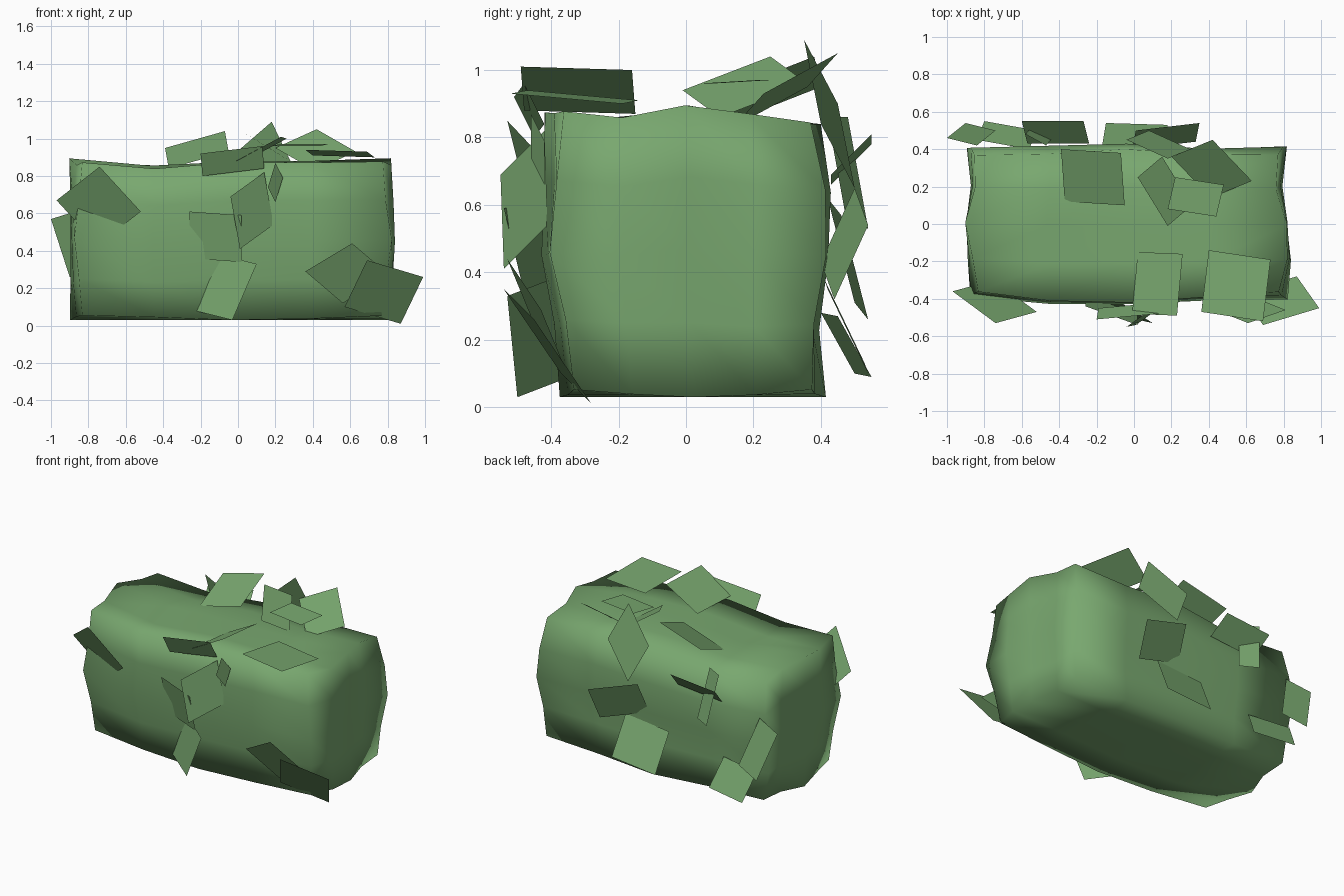
import bpy, bmesh, random
from mathutils import Vector

random.seed(4)
mat = bpy.data.materials.new("hedge_green")
mat.diffuse_color = (0.19, 0.39, 0.16, 1)


def finish(bm, name, smooth):
    me = bpy.data.meshes.new(name)
    bm.to_mesh(me)
    bm.free()
    for p in me.polygons:
        p.use_smooth = smooth
    me.materials.append(mat)
    ob = bpy.data.objects.new(name, me)
    bpy.context.collection.objects.link(ob)
    return ob


# Clipped hedge body: subdivided box whose sides follow uneven outlines, corners pulled in
TOP = (.89, .845, .87, .87, .89)         # height along x
TOP_Y = (.01, -.015, .01, -.01, -.025)   # height change along y
FRONT = (-.38, -.42, -.42, -.40, -.39)   # front along x
FRONT_Z = (.04, .025, -.01, 0, 0)        # front change along z
BACK = (.41, .41, .42, .40, .41)         # back along x
BACK_Z = (-.01, -.025, 0, .01, -.02)     # back change along z
LEFT = (-.88, -.89, -.90, -.87, -.90)    # left end along y
RIGHT = (.82, .84, .82, .79, .82)        # right end along y

bm = bmesh.new()
bmesh.ops.create_cube(bm, size=2)
bmesh.ops.subdivide_edges(bm, edges=bm.edges[:], cuts=3, use_grid_fill=True)
for v in bm.verts:
    u = v.co.copy()
    i, j, k = (round(c * 2 + 2) for c in u)
    u *= 1 - 0.06 * abs(u.x * u.y * u.z)
    front, back = FRONT[i] + FRONT_Z[k], BACK[i] + BACK_Z[k]
    top = TOP[i] + TOP_Y[j]
    v.co = Vector((LEFT[j] + (RIGHT[j] - LEFT[j]) * (u.x + 1) / 2,
                   front + (back - front) * (u.y + 1) / 2,
                   .03 + (top - .03) * (u.z + 1) / 2))
    v.co += Vector([random.uniform(-0.006, 0.006) for _ in range(3)])
    v.co.z = max(v.co.z, 0.03)
finish(bm, "hedge_body", True)


# Flat leaf cards: three successive corners each, fourth completes the parallelogram
def leaves(name, cards):
    bm = bmesh.new()
    for a, b, c in cards:
        a, b, c = Vector(a), Vector(b), Vector(c)
        bm.faces.new([bm.verts.new(p) for p in (a, b, c, a + c - b)])
    return finish(bm, name, False)


leaves("front_leaves", [
    ((-.97, -.36, .67), (-.74, -.53, .85), (-.52, -.47, .61)),
    ((-.20, -.51, .92), (.13, -.48, .96), (.14, -.42, .84)),
    ((-.26, -.44, .61), (.02, -.54, .59), (.02, -.48, .34)),
    ((-.04, -.55, .69), (.14, -.42, .82), (.19, -.41, .54)),
    ((-.10, -.40, .38), (.10, -.53, .33), (-.03, -.50, .03)),
    ((.36, -.43, .29), (.61, -.53, .44), (.81, -.46, .27)),
    ((.69, -.54, .35), (.99, -.45, .26), (.87, -.28, .01)),
    ((.20, -.46, .87), (.24, -.42, .79), (.20, -.42, .66)),
])

leaves("back_leaves", [
    ((.35, .54, .54), (.01, .50, .65), (-.01, .40, .43)),
    ((.16, .41, .38), (-.17, .42, .35), (-.15, .54, .10)),
    ((-.84, .42, .62), (-1.0, .46, .57), (-.90, .54, .26)),
    ((-.56, .40, .28), (-.84, .45, .27), (-.80, .55, .09)),
    ((.18, .35, 1.09), (-.04, .45, .90), (.08, .50, .65)),
    ((-.27, .55, .81), (-.60, .55, .78), (-.57, .43, .66)),
    ((-.47, .42, .86), (-.58, .48, .86), (-.53, .54, .53)),
])

leaves("top_leaves", [
    ((.02, -.15, .87), (.26, -.16, 1.0), (.23, -.49, 1.01)),
    ((.40, -.14, .91), (.73, -.19, .90), (.69, -.52, .93)),
    ((-.39, .40, .95), (-.07, .38, 1.04), (-.05, .10, .93)),
    ((.20, .36, .95), (.42, .45, 1.05), (.63, .23, .93)),
    ((.22, .25, .97), (.48, .21, .97), (.44, .04, .96)),
    ((.18, -.01, .94), (.02, .25, 1.04), (.15, .36, .96)),
])
